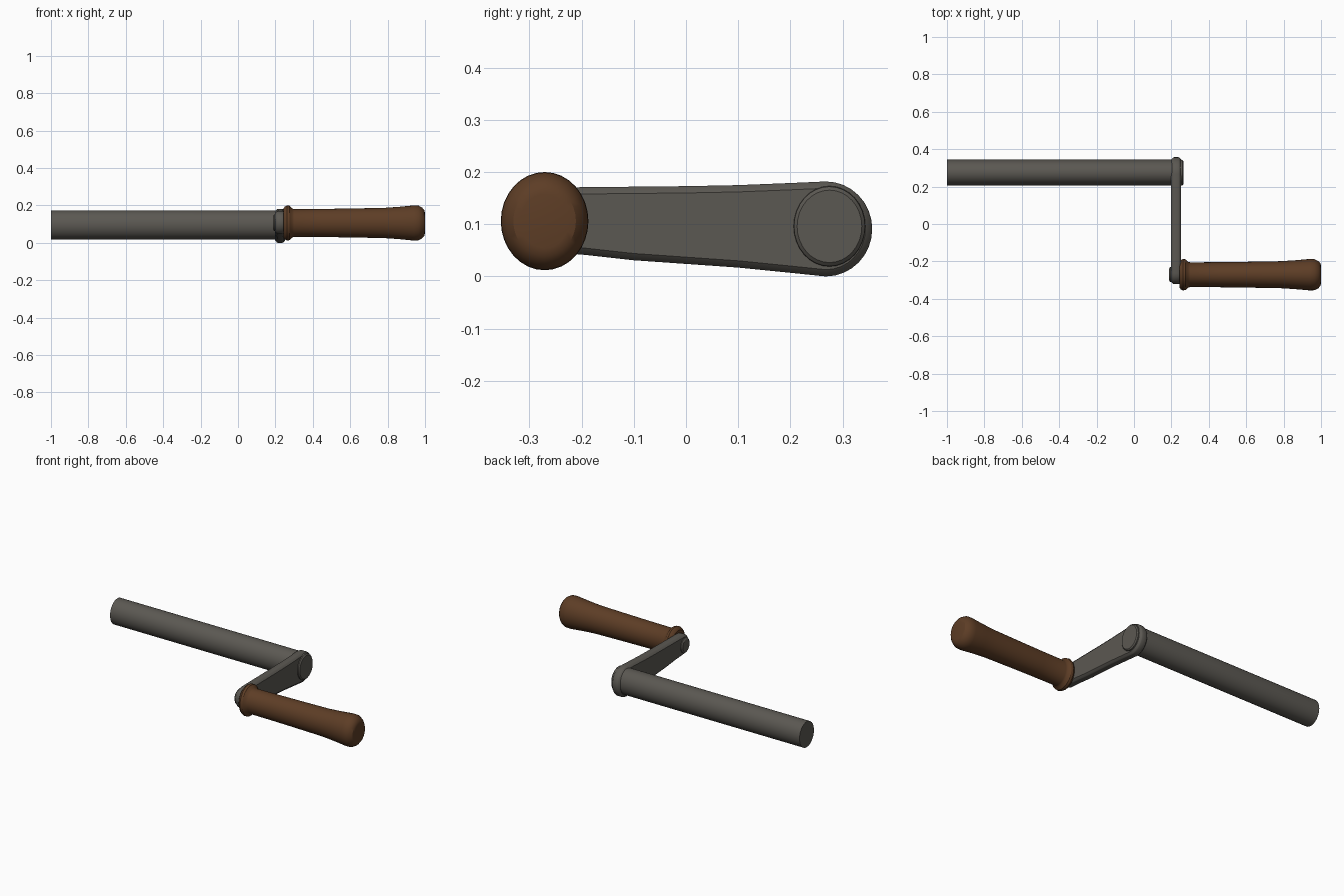
import bpy, bmesh, math
from mathutils import Vector

if "Cube" in bpy.data.objects:
    bpy.data.objects.remove(bpy.data.objects["Cube"])


def material(name, rgb):
    m = bpy.data.materials.new(name)
    m.diffuse_color = (*rgb, 1)
    m.use_nodes = True
    m.node_tree.nodes["Principled BSDF"].inputs["Base Color"].default_value = m.diffuse_color
    return m


metal = material("dark_metal", (0.105, 0.098, 0.085))
wood = material("brown_wood", (0.11, 0.047, 0.019))


def loft(name, rings, mat):
    """Skin a list of equal-length point rings and cap both ends."""
    bm = bmesh.new()
    rows = [[bm.verts.new(p) for p in ring] for ring in rings]
    n = len(rows[0])
    for a, b in zip(rows, rows[1:]):
        for i in range(n):
            j = (i + 1) % n
            bm.faces.new((a[i], a[j], b[j], b[i]))
    bm.faces.new(rows[0])
    bm.faces.new(rows[-1])
    bmesh.ops.recalc_face_normals(bm, faces=bm.faces)
    mesh = bpy.data.meshes.new(name)
    bm.to_mesh(mesh)
    bm.free()
    mesh.materials.append(mat)
    ob = bpy.data.objects.new(name, mesh)
    bpy.context.collection.objects.link(ob)
    bpy.ops.object.select_all(action='DESELECT')
    ob.select_set(True)
    bpy.context.view_layer.objects.active = ob
    bpy.ops.object.shade_smooth_by_angle(angle=math.radians(30))
    return ob


def turned(name, y, z, profile, mat, sides=32, tall=1.12):
    """Slightly oval turned part along x from (x, radius) pairs."""
    angles = [2 * math.pi * i / sides for i in range(sides)]
    return loft(name, [[(x, y + r * math.cos(a), z + tall * r * math.sin(a))
                        for a in angles] for x, r in profile], mat)


def arm_ring(x, d):
    """Tapered crank outline at depth x, shrunk by d."""
    pts = []
    for i in range(17):  # large round end at the shaft
        a = math.radians(-90 + 180 * i / 16)
        pts.append((x, 0.268 + (0.089 - d) * math.cos(a), 0.091 + (0.091 - d) * math.sin(a)))
    for y, z in ((0.2, 0.179), (0.1, 0.175), (0, 0.173), (-0.1, 0.172), (-0.2, 0.171)):
        pts.append((x, y, z - d))
    for i in range(13):  # small round end at the handle
        a = math.radians(90 + 180 * i / 12)
        pts.append((x, -0.262 + (0.060 - d) * math.cos(a), 0.108 + (0.062 - d) * math.sin(a)))
    for y, z in ((-0.2, 0.042), (-0.1, 0.031), (0, 0.024), (0.1, 0.017), (0.2, 0.007)):
        pts.append((x, y, z + d))
    return pts


# Shaft passing through the arm, with a softened end
turned("shaft", 0.275, 0.096, [(-1, 0.069), (0.25, 0.069), (0.258, 0.068), (0.264, 0.062)], metal)

# Crank arm with chamfered rims
loft("crank_arm", [arm_ring(x, d) for x, d in
     ((0.198, 0.013), (0.208, 0.002), (0.213, 0), (0.238, 0), (0.243, 0.002), (0.252, 0.013))], metal)

# Pin head behind the handle
turned("handle_pin", -0.27, 0.107, [(0.188, 0.032), (0.194, 0.040), (0.21, 0.042), (0.26, 0.042)], metal)

# Wooden grip with a flange and flared end
turned("handle", -0.271, 0.106, [
    (0.242, 0.068), (0.25, 0.078), (0.262, 0.084), (0.276, 0.082), (0.29, 0.069), (0.30, 0.066),
    (0.45, 0.067), (0.6, 0.069), (0.78, 0.072), (0.86, 0.077), (0.94, 0.084), (0.965, 0.083),
    (0.985, 0.073), (0.997, 0.06), (1.0, 0.046)], wood)
